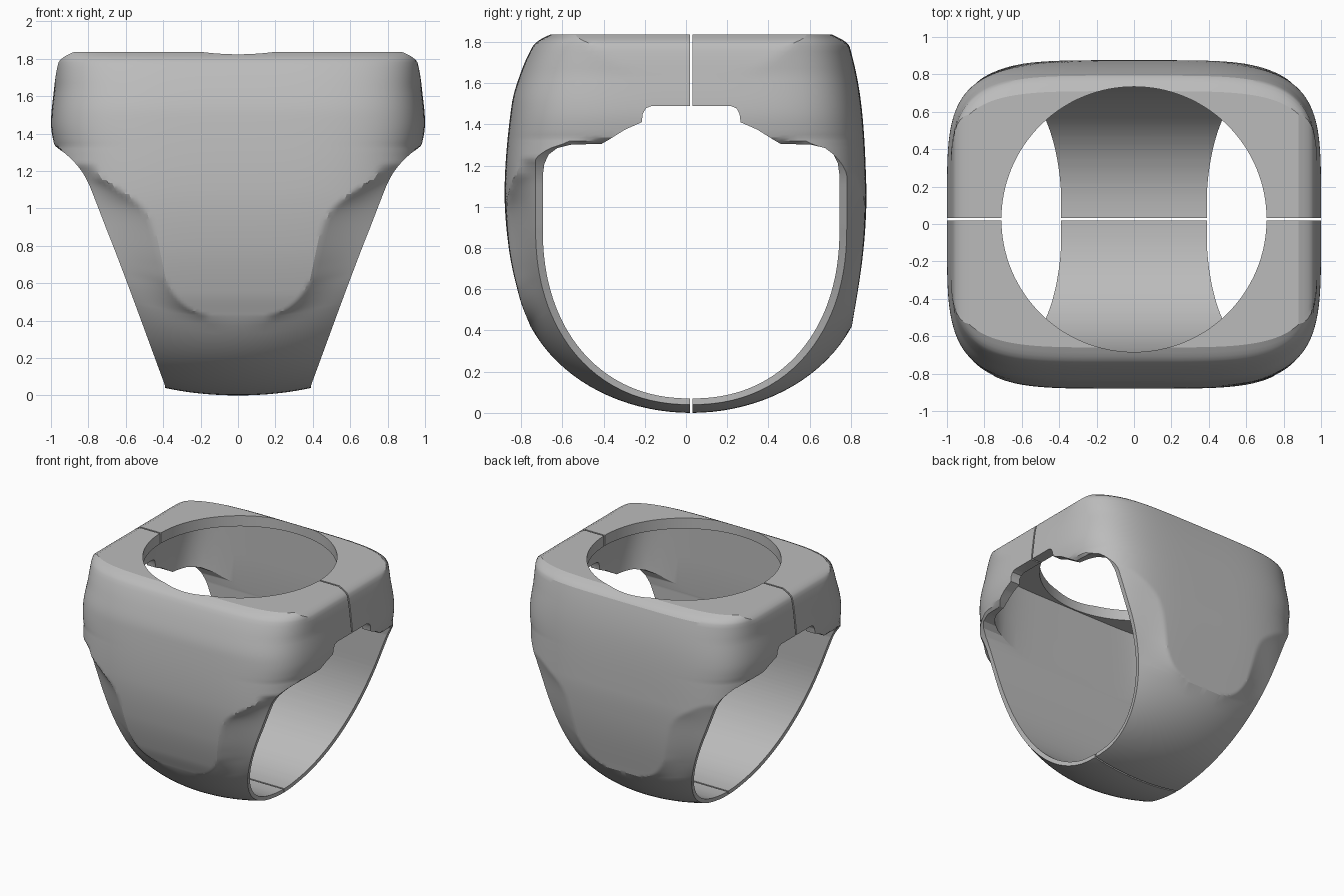
import bpy, bmesh, math

cube = bpy.data.objects.get("Cube")
if cube:
    bpy.data.objects.remove(cube)

MID = 0.025      # y of the plane where the two halves meet
HUB = 0.9        # height the lower band is curved around
TOP = 1.835
SHOULDER = 1.335
SQUARE = 4.6     # squareness of the head's outline

metal = bpy.data.materials.new("grey metal")
metal.use_nodes = True
GREY = (0.5, 0.5, 0.5, 1)
metal.diffuse_color = GREY
metal.node_tree.nodes["Principled BSDF"].inputs["Base Color"].default_value = GREY


def curve(points, z):
    """Smooth value at height z through (height, value) points."""
    if z <= points[0][0]:
        return points[0][1]
    if z >= points[-1][0]:
        return points[-1][1]
    i = max(j for j, p in enumerate(points) if p[0] <= z)

    def slope(j):
        a, b = points[max(j - 1, 0)], points[min(j + 1, len(points) - 1)]
        return (b[1] - a[1]) / (b[0] - a[0])
    (z0, v0), (z1, v1) = points[i], points[i + 1]
    h = z1 - z0
    t = (z - z0) / h
    return (v0 * (1 + 2 * t) * (1 - t) ** 2 + v1 * t * t * (3 - 2 * t)
            + h * t * (1 - t) * (slope(i) * (1 - t) - slope(i + 1) * t))


# Half widths, front and back depths, and panel edge by height
WIDTH = [(.05, .39), (.6, .594), (1.1, .785), (1.17, .818), (1.23, .86), (1.29, .92),
         (SHOULDER, .983), (1.337, .986), (1.45, 1), (1.6, .988), (1.78, .96),
         (1.81, .93), (TOP, .88)]
FRONT = [(.42, .78), (.55, .83), (.8, .885), (1.1, .905), (1.5, .87),
         (1.65, .827), (1.78, .768), (1.81, .735), (TOP, .685)]
BACK = [(.42, .78), (.7, .825), (.9, .845), (1.1, .85), (1.5, .825),
        (1.78, .768), (1.81, .735), (TOP, .685)]
PANEL = [(.39, 0), (.42, .14), (.45, .23), (.5, .3), (.6, .37), (.7, .4), (.9, .455),
         (1, .51), (1.08, .61), (1.17, .75)]


def depth(table, z):
    if z < 0.42:
        return 0.85 * math.sqrt(max(0, 1 - (1 - z / 0.7) ** 2))
    return curve(table, z)


def edge_ratio(y, z):
    """Radius of the band's thin edge over the radius of the profile at y, z."""
    return ((y / 0.755) ** 2.2 + (max(0, HUB - z) / 0.86) ** 2.2) ** (-1 / 2.2)


def section(z):
    """One closed loop: a rounded square column trimmed to the width, thinned at the band's edge."""
    hub = max(z, HUB)
    panel = curve(PANEL, z)
    raised = min(1, panel / 0.37)
    base = curve(WIDTH, z)
    full = max(base, 0.983)
    corner_k = max(0, 1 - (base / full) ** SQUARE) ** (1 / SQUARE)
    corner = max(0.6, math.atan2(corner_k, base / full))
    quarter = [corner * i / 16 for i in range(16)]
    quarter += [corner + (math.pi / 2 - corner) * i / 38 for i in range(39)]
    upper = quarter + [math.pi - a for a in reversed(quarter[:-1])]
    angles = upper[:-1] + [a + math.pi for a in upper[:-1]]
    loop = []
    for a in angles:
        c, s = math.cos(a), math.sin(a)
        r = (abs(c) ** SQUARE + abs(s) ** SQUARE) ** (-1 / SQUARE)
        side = 1 if s > 0 else -1
        d = depth(BACK if s > 0 else FRONT, z)
        drop = 0
        if corner_k:
            drop = max(0, 1 - edge_ratio(d, z) / corner_k)
        across = min(1, abs(c) * r * full / base)
        width = curve(WIDTH, z + (hub - z) * drop)
        edge = min(panel / base, 0.9)
        v = max(0, (across - edge) / (1 - edge))
        fall = v * v * (1 - raised) + v * (1.5 - 0.5 * v) * raised
        k = abs(s) * r * (1 - drop * fall)
        loop.append((math.copysign(across * width, c), MID + side * d * k, hub + (z - hub) * k))
    return loop


def new_object(name, bm):
    bmesh.ops.recalc_face_normals(bm, faces=bm.faces)
    mesh = bpy.data.meshes.new(name)
    bm.to_mesh(mesh)
    bm.free()
    obj = bpy.data.objects.new(name, mesh)
    bpy.context.collection.objects.link(obj)
    mesh.materials.append(metal)
    return obj


def loft(name, loops, folded_start=False):
    """Solid skinned through loops of equal length; a folded first loop is welded, not capped."""
    bm = bmesh.new()
    rows = [[bm.verts.new(p) for p in loop] for loop in loops]
    for low, high in zip(rows, rows[1:]):
        for i in range(len(low)):
            j = (i + 1) % len(low)
            bm.faces.new((low[i], low[j], high[j], high[i]))
    bm.faces.new(rows[-1])
    if folded_start:
        bmesh.ops.remove_doubles(bm, verts=bm.verts, dist=0.0001)
    else:
        bm.faces.new(rows[0])
    return new_object(name, bm)


def ring(rx, ry, z, n=2, count=128):
    """Level loop around the middle: an ellipse, or a rounded box for larger n."""
    loop = []
    for i in range(count):
        c, s = math.cos(math.tau * i / count), math.sin(math.tau * i / count)
        r = (abs(c) ** n + abs(s) ** n) ** (-1 / n)
        loop.append((rx * c * r, MID + ry * s * r, z))
    return loop


# Outer body
levels = [0.42 * (i / 18) ** 2 for i in range(18)]
levels += [0.42 + (SHOULDER - 0.42) * i / 60 for i in range(61)]
levels += [1.35 + (1.78 - 1.35) * i / 16 for i in range(17)] + [1.795, 1.81, 1.822, TOP]
body = loft("ring_body", [section(z) for z in levels], folded_start=True)

# Finger opening: rounded bottom, straight walls and a stepped arch
half = []
for i in range(41):
    a = math.pi / 2 * i / 40
    half.append((0.72 * math.sin(a) ** (2 / 2.2), HUB - 0.83 * math.cos(a) ** (2 / 2.2)))
half += [(.72, 1.15), (.712, 1.21), (.69, 1.255), (.65, 1.285), (.58, 1.302), (.435, 1.305),
         (.4, 1.325), (.32, 1.375), (.24, 1.41), (.235, 1.45), (.22, 1.478), (.19, 1.49)]
outline = half + [(-y, z) for y, z in reversed(half[1:])]
finger_cutter = loft("finger_cutter", [[(x, MID + y, z) for y, z in outline] for x in (-1.3, 1.3)])

# Hollow head under a thin top plate, and the round window through that plate
hollow_cutter = loft("hollow_cutter", [ring(rx, .719, z, 6)
                                       for rx, z in ((.9, 1.12), (.92, 1.45), (.87, 1.75))])
window_cutter = loft("window_cutter", [ring(.709, .709, z) for z in (1.6, 2.0)])

# Thin gap between the two halves
gap_cutter = loft("gap_cutter", [[(x, MID + y, z) for x, y in
                                  ((-2, -.006), (2, -.006), (2, .006), (-2, .006))]
                                 for z in (-.5, 2.5)])

bpy.ops.object.select_all(action='DESELECT')
bpy.context.view_layer.objects.active = body
body.select_set(True)
for cutter in (finger_cutter, hollow_cutter, window_cutter, gap_cutter):
    cutter.hide_render = True
    cut = body.modifiers.new("cut", 'BOOLEAN')
    cut.operation = 'DIFFERENCE'
    cut.solver = 'EXACT'
    cut.object = cutter
    bpy.ops.object.modifier_apply(modifier=cut.name)
    bpy.data.objects.remove(cutter)

bpy.ops.object.shade_smooth_by_angle(angle=math.radians(22))

# Split into the two halves
bpy.ops.object.mode_set(mode='EDIT')
bpy.ops.mesh.select_all(action='SELECT')
bpy.ops.mesh.separate(type='LOOSE')
bpy.ops.object.mode_set(mode='OBJECT')
for part in bpy.context.selected_objects:
    middle = sum(v.co.y for v in part.data.vertices) / max(1, len(part.data.vertices))
    part.name = "front_half" if middle < MID else "back_half"
